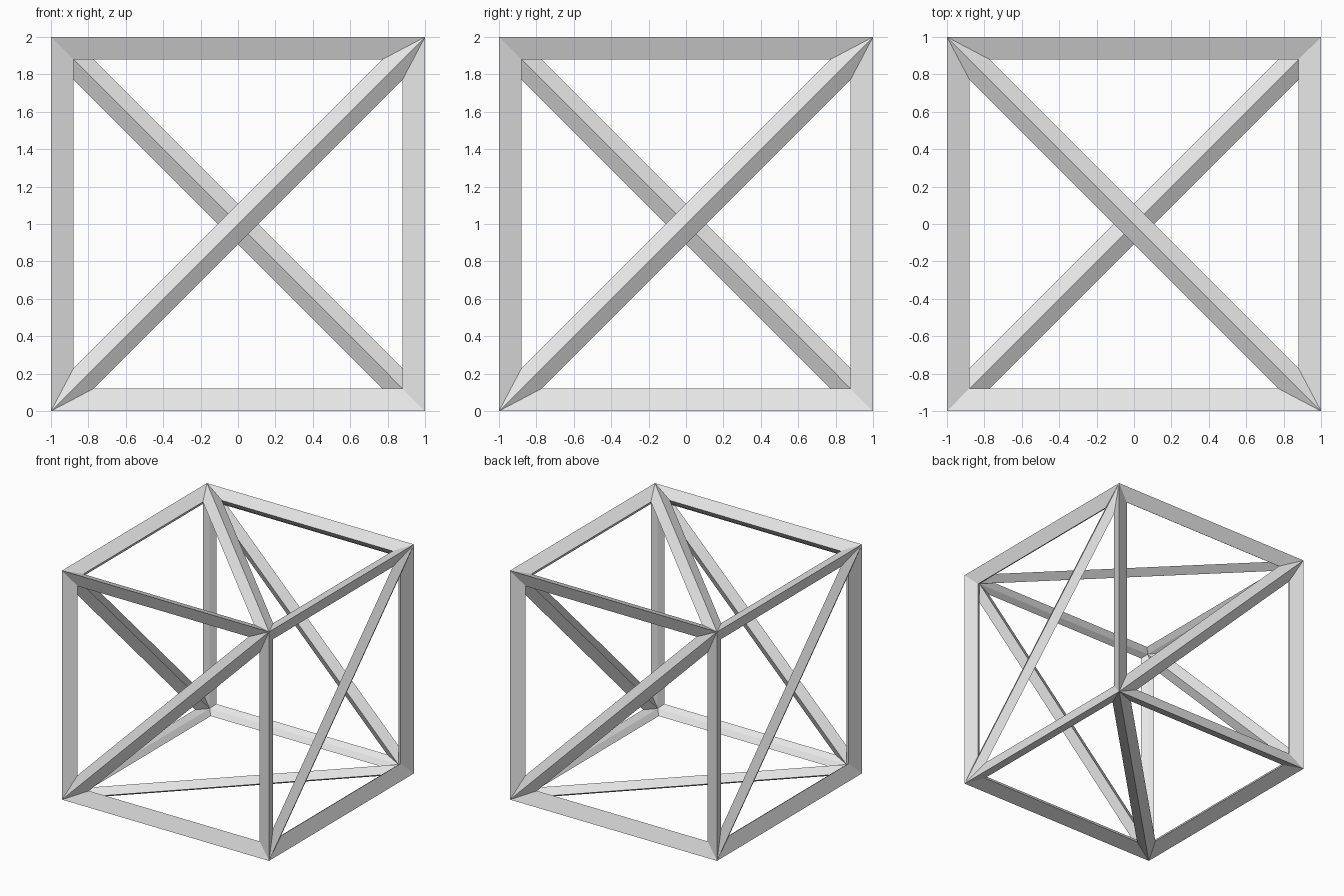
import bpy
import bmesh
from math import sin, sqrt
from mathutils import Vector

cube = bpy.data.objects.get("Cube")
if cube:
    bpy.data.objects.remove(cube, do_unlink=True)

HALF_BAR = 0.0765                # half the width of a bar
LIFT = HALF_BAR / sqrt(3)        # crest and keel offset on each axis
H = 1 - LIFT                     # half size of the cube through the bar middles

grey = bpy.data.materials.new("light_grey")
grey.use_nodes = True
grey.diffuse_color = (0.8, 0.8, 0.8, 1)
grey.node_tree.nodes["Principled BSDF"].inputs["Base Color"].default_value = (0.8, 0.8, 0.8, 1)


def cage_triangles():
    """Split each cube side in two along its brace; corners are sign triples."""
    # two opposite brace ends for each side, as (axis, side): (end, end)
    braces = {
        (1, -1): ((-1, -1, -1), (1, -1, 1)),
        (1, 1): ((-1, 1, 1), (1, 1, -1)),
        (0, 1): ((1, -1, -1), (1, 1, 1)),
        (0, -1): ((-1, -1, 1), (-1, 1, -1)),
        (2, 1): ((-1, 1, 1), (1, -1, 1)),
        (2, -1): ((-1, -1, -1), (1, 1, -1)),
    }
    for (axis, side), (a, b) in braces.items():
        for k in range(3):
            if k == axis:
                continue
            c = list(a)
            c[k] = b[k]
            tri = [Vector(a), Vector(b), Vector(c)]
            normal = (tri[1] - tri[0]).cross(tri[2] - tri[0])
            if normal[axis] * side < 0:
                tri.reverse()
            yield tri


# Diamond-section bars along every edge and brace of the cage
bm = bmesh.new()
for tri in cage_triangles():
    crest, keel, rim = [], [], []
    for i, corner in enumerate(tri):
        p = corner * H
        to_next = (tri[(i + 1) % 3] - corner).normalized()
        to_prev = (tri[i - 1] - corner).normalized()
        reach = HALF_BAR / sin(to_next.angle(to_prev) / 2)
        crest.append(bm.verts.new(corner * (H + LIFT)))
        keel.append(bm.verts.new(corner * (H - LIFT)))
        rim.append(bm.verts.new(p + (to_next + to_prev).normalized() * reach))
    for i in range(3):
        j = (i + 1) % 3
        bm.faces.new((crest[i], crest[j], rim[j], rim[i]))
        bm.faces.new((rim[i], rim[j], keel[j], keel[i]))
bmesh.ops.remove_doubles(bm, verts=bm.verts[:], dist=0.0001)
bmesh.ops.translate(bm, verts=bm.verts[:], vec=(0, 0, 1))

mesh = bpy.data.meshes.new("braced_cube_frame")
bm.to_mesh(mesh)
bm.free()
mesh.materials.append(grey)
frame = bpy.data.objects.new("braced_cube_frame", mesh)
bpy.context.collection.objects.link(frame)
